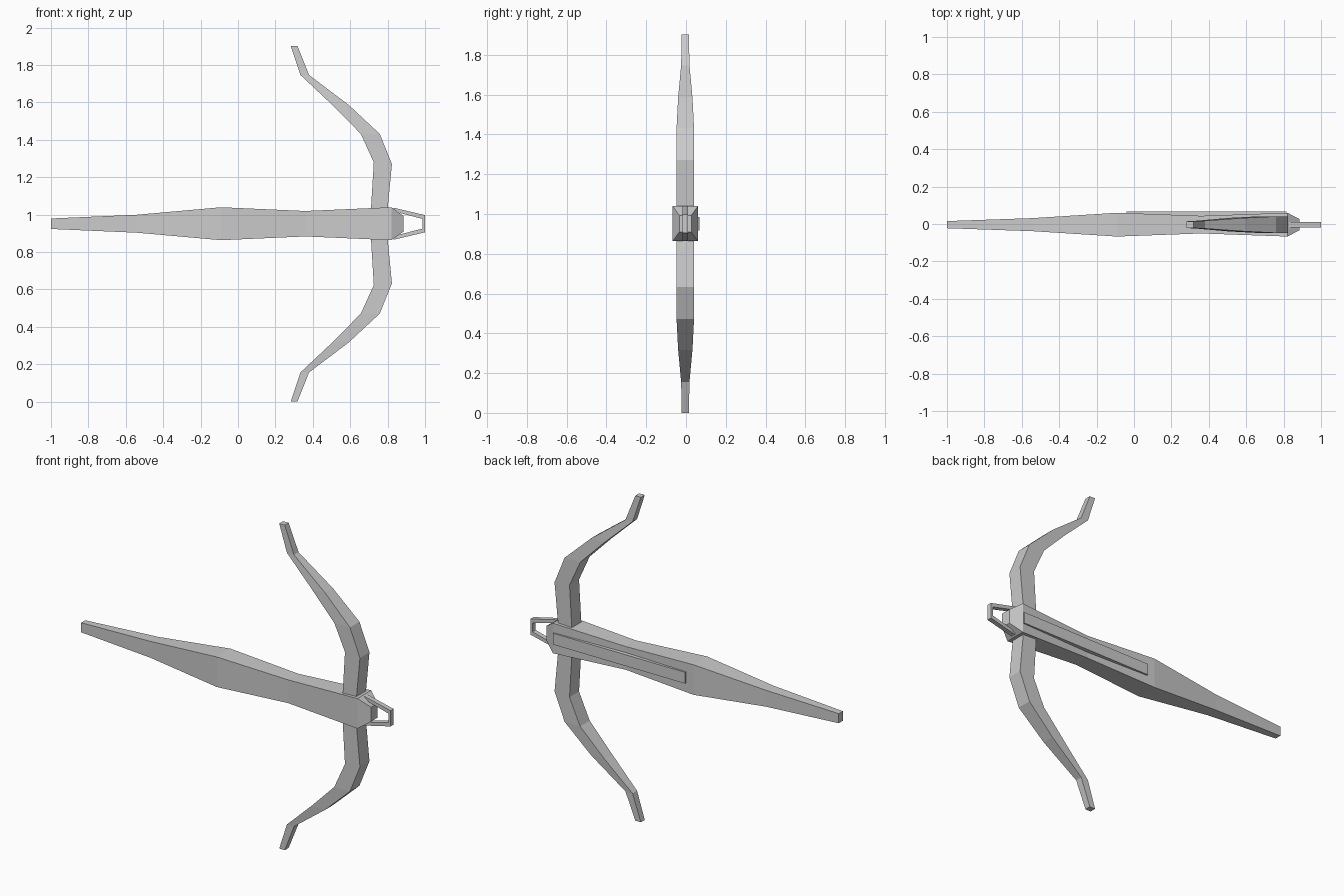
import bpy, bmesh

if "Cube" in bpy.data.objects:
    bpy.data.objects.remove(bpy.data.objects["Cube"])

CY, CZ = -0.0035, 0.951   # centre line of the stock


def loft(name, sections, closed=False):
    """Skin a list of 4-point sections with flat quads."""
    bm = bmesh.new()
    rings = [[bm.verts.new(p) for p in s] for s in sections]
    pairs = list(zip(rings, rings[1:]))
    if closed:
        pairs.append((rings[-1], rings[0]))
    else:
        bm.faces.new(rings[0])
        bm.faces.new(rings[-1])
    for a, b in pairs:
        for i in range(4):
            j = (i + 1) % 4
            bm.faces.new((a[i], a[j], b[j], b[i]))
    bmesh.ops.recalc_face_normals(bm, faces=bm.faces)
    me = bpy.data.meshes.new(name)
    bm.to_mesh(me)
    bm.free()
    ob = bpy.data.objects.new(name, me)
    bpy.context.collection.objects.link(ob)
    return ob


def x_section(x, hy, hz, cy=CY):
    return [(x, cy + sy * hy, CZ + sz * hz)
            for sy, sz in ((-1, -1), (1, -1), (1, 1), (-1, 1))]


def flat_section(inner, outer, hy):
    """Section across a bar lying in the xz plane."""
    (xi, zi), (xo, zo) = inner, outer
    return [(xi, CY - hy, zi), (xi, CY + hy, zi),
            (xo, CY + hy, zo), (xo, CY - hy, zo)]


# stock: tapered rectangular beam with a chamfered head (x, half depth, half height)
loft("stock", [x_section(*s) for s in (
    (-1.0, 0.019, 0.028), (-0.54, 0.035, 0.048), (-0.09, 0.0635, 0.088),
    (0.36, 0.047, 0.068), (0.82, 0.0635, 0.088), (0.885, 0.030, 0.042))])

# bolt rail: straight strip along the rear-facing side of the stock
loft("bolt_rail", [x_section(x, 0.02, 0.033, 0.047) for x in (-0.04, 0.815)])

# bow: one limb profile, mirrored about the stock
# (inner x, inner dz, outer x, outer dz, half depth)
limb = [(0.711, 0.08, 0.800, 0.08, 0.044), (0.726, 0.328, 0.823, 0.319, 0.044),
        (0.657, 0.480, 0.758, 0.480, 0.044), (0.505, 0.634, 0.593, 0.634, 0.036),
        (0.334, 0.795, 0.380, 0.795, 0.021), (0.282, 0.951, 0.318, 0.951, 0.018)]


def limb_sections(s):
    return [flat_section((xi, CZ + s * zi), (xo, CZ + s * zo), hy)
            for xi, zi, xo, zo, hy in limb]


loft("bow", limb_sections(-1)[::-1] + limb_sections(1))

# stirrup: small tapered loop on the nose (inner x, inner dz, outer x, outer dz)
loop = [(0.84, 0.064, 0.83, 0.086), (0.986, 0.026, 1.0, 0.046)]
upper = [flat_section((a, CZ + b), (c, CZ + d), 0.014) for a, b, c, d in loop]
lower = [flat_section((a, CZ - b), (c, CZ - d), 0.014) for a, b, c, d in loop]
loft("stirrup", upper + lower[::-1])
